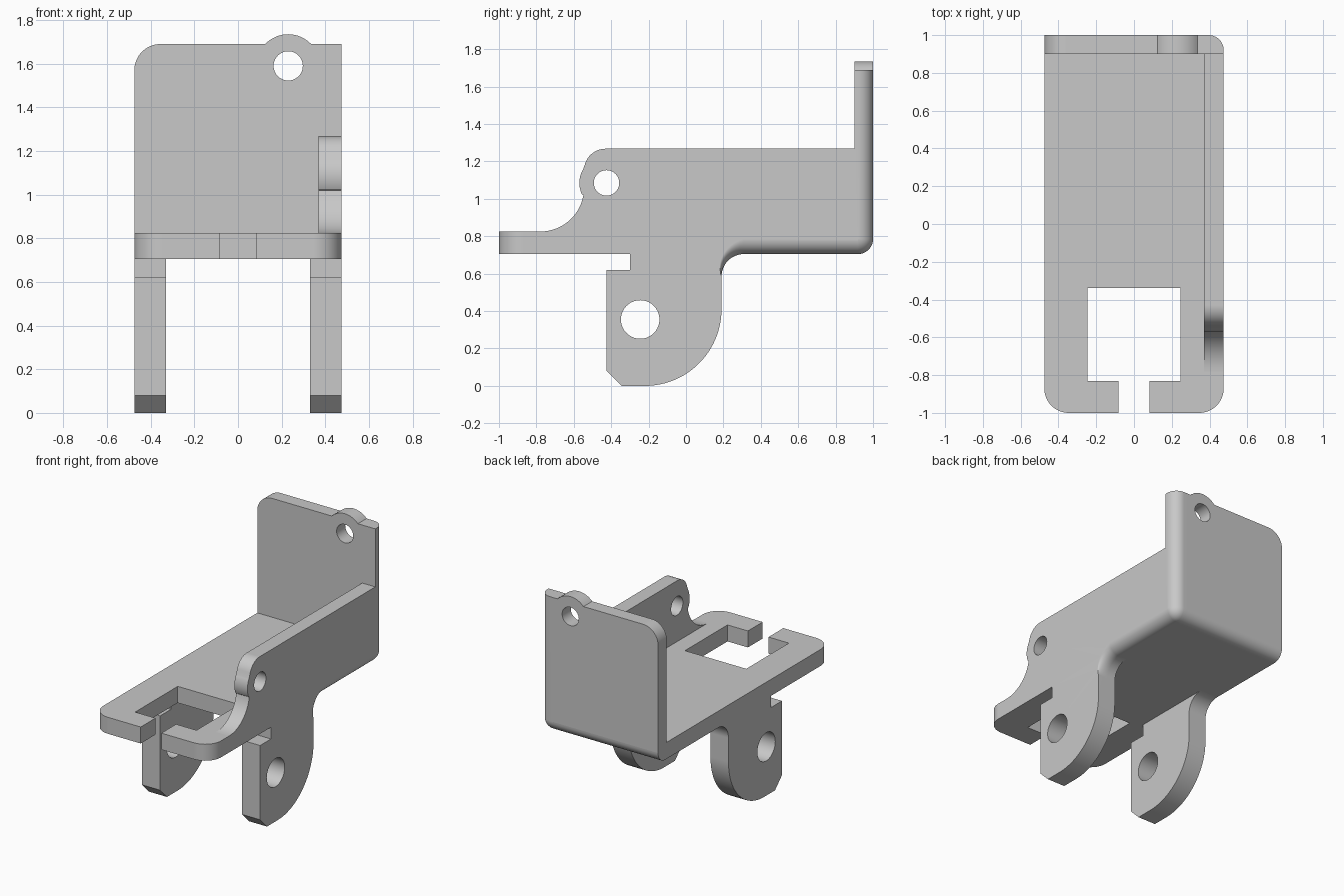
import bpy, bmesh
from math import sin, cos, pi, radians
from mathutils import Vector

HALF = 0.475                # half width
INNER = 0.37                # inner face of the side wall
FLOOR, TOP = 0.705, 0.825   # base plate bottom and top
ROUND = 0.08                # rounding of the outer rear edges

cube = bpy.data.objects.get("Cube")
if cube:
    bpy.data.objects.remove(cube, do_unlink=True)

# Plain grey finish
grey = bpy.data.materials.new("plain grey")
grey.use_nodes = True
colour = (0.58, 0.58, 0.58, 1)
grey.diffuse_color = colour
grey.node_tree.nodes["Principled BSDF"].inputs["Base Color"].default_value = colour


def arc(cx, cy, r, start, end, n=16):
    angles = [radians(start + (end - start) * i / n) for i in range(n + 1)]
    return [(cx + r * cos(a), cy + r * sin(a)) for a in angles]


def circle(cx, cy, r):
    return arc(cx, cy, r, 0, 360, 40)[:-1]


def loft(name, axis, sections):
    """Solid through sections (position, [outline, hole, ...]) along an axis."""
    place = {"x": lambda u, v, w: (w, u, v),
             "y": lambda u, v, w: (u, w, v),
             "z": lambda u, v, w: (u, v, w)}[axis]
    bm = bmesh.new()
    layers = [[[bm.verts.new(place(u, v, w)) for u, v in loop] for loop in loops]
              for w, loops in sections]
    for lower, upper in zip(layers, layers[1:]):
        for a, b in zip(lower, upper):
            for i in range(len(a)):
                bm.faces.new((a[i - 1], a[i], b[i], b[i - 1]))
    # End caps, leaving the holes open
    for layer in (layers[0], layers[-1]):
        edges = [bm.edges.get((loop[i - 1], loop[i]))
                 for loop in layer for i in range(len(loop))]
        bmesh.ops.triangle_fill(bm, use_beauty=True, edges=edges,
                                normal=Vector(place(0, 0, 1)))
    bmesh.ops.recalc_face_normals(bm, faces=bm.faces[:])
    mesh = bpy.data.meshes.new(name)
    bm.to_mesh(mesh)
    bm.free()
    mesh.materials.append(grey)
    obj = bpy.data.objects.new(name, mesh)
    bpy.context.collection.objects.link(obj)
    bpy.ops.object.select_all(action="DESELECT")
    obj.select_set(True)
    bpy.context.view_layer.objects.active = obj
    bpy.ops.object.shade_smooth_by_angle(angle=radians(30))
    obj.modifiers.new("flat_faces", "WEIGHTED_NORMAL").keep_sharp = True


def prism(name, axis, lo, hi, *loops):
    loft(name, axis, [(lo, loops), (hi, loops)])


# Base plate with an open slot at the front
slot, gap = 0.247, 0.083
outline = [(gap, -1)] + arc(HALF - 0.13, -0.87, 0.13, -90, 0)
outline += [(HALF, -0.78), (INNER, -0.78), (INNER, 0.9), (-HALF, 0.9)]
outline += arc(-HALF + 0.13, -0.87, 0.13, 180, 270)
outline += [(-gap, -1), (-gap, -0.83), (-slot, -0.83), (-slot, -0.34),
            (slot, -0.34), (slot, -0.83), (gap, -0.83)]
prism("base_plate", "z", FLOOR, TOP, outline)

# Rounded bend under the back wall
outline = [(0.9, FLOOR)] + arc(1 - ROUND, FLOOR + ROUND, ROUND, 270, 360, 10)
outline += [(0.9, FLOOR + ROUND)]
prism("back_bend", "x", -HALF, INNER, outline)

# Back wall with a raised ear around its hole
outline = [(-HALF, FLOOR + ROUND), (INNER, FLOOR + ROUND), (INNER, 1.69)]
outline += arc(0.23, 1.59, 0.145, 43.6, 136.4)
outline += arc(-HALF + 0.12, 1.57, 0.12, 90, 180)
prism("back_wall", "y", 0.9, 1, outline, circle(0.23, 1.59, 0.067))


# Leg edge from the notch round to the fillet under the base plate
def leg_edge(inset=0):
    edge = [(-0.3, FLOOR), (-0.3, 0.62), (-0.425, 0.62), (-0.425, 0.08), (-0.345, 0)]
    edge += arc(-0.22, 0.41, 0.41, 270, 360, 24)
    for i in range(13):
        t = i / 12
        a = pi - t * pi / 2
        r = 0.12 + inset * t
        edge.append((0.31 + r * cos(a), FLOOR - 0.12 + r * sin(a)))
    return edge


leg_hole = circle(-0.245, 0.355, 0.103)
prism("right_leg", "x", -HALF, -0.33, leg_edge(), leg_hole)
prism("left_leg_inner", "x", 0.33, INNER, leg_edge(), leg_hole)


# Side wall running down into the left leg, with rounded outer rear edges
def side_outline(inset):
    outline = [(-0.78, FLOOR)] + leg_edge(inset)
    outline += arc(1 - ROUND, FLOOR + ROUND, max(ROUND - inset, 0.002), 270, 360, 10)
    outline += [(1 - inset, 1.69), (0.9, 1.69), (0.9, 1.268)]
    outline += arc(-0.43, 1.153, 0.115, 90, 165)
    outline += arc(-0.425, 1.085, 0.145, 150, 204)
    outline += arc(-0.78, 1.06, 0.235, 350, 270)
    return outline


wall_hole = circle(-0.425, 1.085, 0.068)
sections = [(INNER, [side_outline(0), leg_hole, wall_hole])]
for k in range(11):
    a = k / 10 * pi / 2
    sections.append((HALF - ROUND + ROUND * sin(a),
                     [side_outline(ROUND * (1 - cos(a))), leg_hole, wall_hole]))
loft("side_wall", "x", sections)
